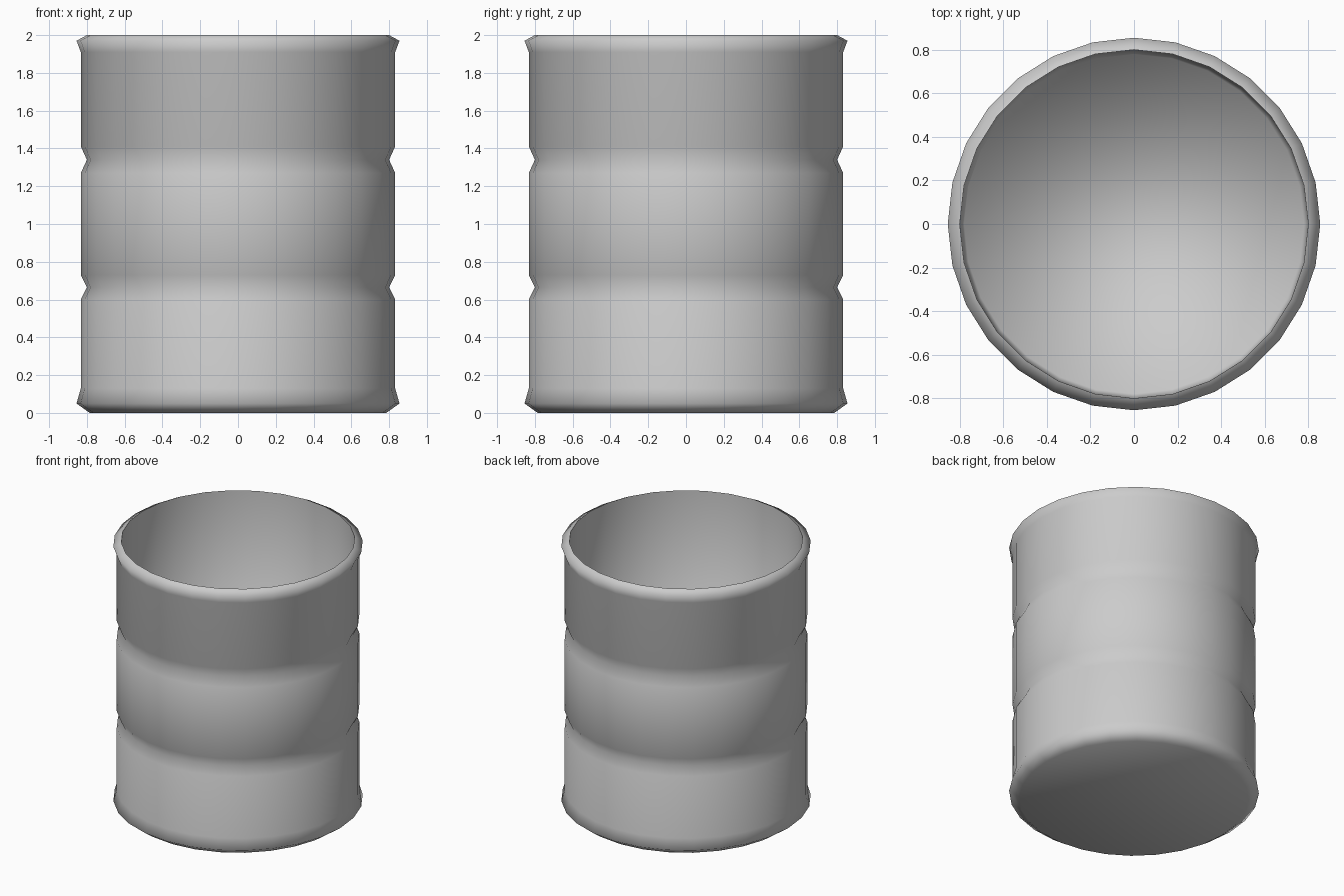
import bpy, bmesh, math

if "Cube" in bpy.data.objects:
    bpy.data.objects.remove(bpy.data.objects["Cube"])

SIDES = 28

# Profile (radius, height): outside from base to rim, then the inner wall
outer = [(0.785, 0.0), (0.855, 0.05), (0.832, 0.13),
         (0.832, 0.60), (0.80, 0.665), (0.832, 0.73),     # lower groove
         (0.832, 1.27), (0.80, 1.34), (0.832, 1.41),      # upper groove
         (0.832, 1.91), (0.855, 1.97), (0.80, 2.0)]       # flared rim
inner = [(0.78, 0.03)]
rim = len(outer) - 1

bm = bmesh.new()


def ring(r, z):
    return [bm.verts.new((r * math.cos(2 * math.pi * i / SIDES),
                          r * math.sin(2 * math.pi * i / SIDES), z))
            for i in range(SIDES)]


rings = [ring(r, z) for r, z in outer + inner]

# Walls
for a, b in zip(rings, rings[1:]):
    for i in range(SIDES):
        j = (i + 1) % SIDES
        bm.faces.new((a[i], a[j], b[j], b[i]))

# Underside and inside floor
bm.faces.new(rings[0][::-1])
bm.faces.new(rings[-1])

for f in bm.faces:
    f.smooth = True

# Crisp inner lip of the opening
for i in range(SIDES):
    bm.edges.get((rings[rim][i], rings[rim][(i + 1) % SIDES])).smooth = False

mesh = bpy.data.meshes.new("barrel")
bm.to_mesh(mesh)
bm.free()
barrel = bpy.data.objects.new("barrel", mesh)
bpy.context.collection.objects.link(barrel)
